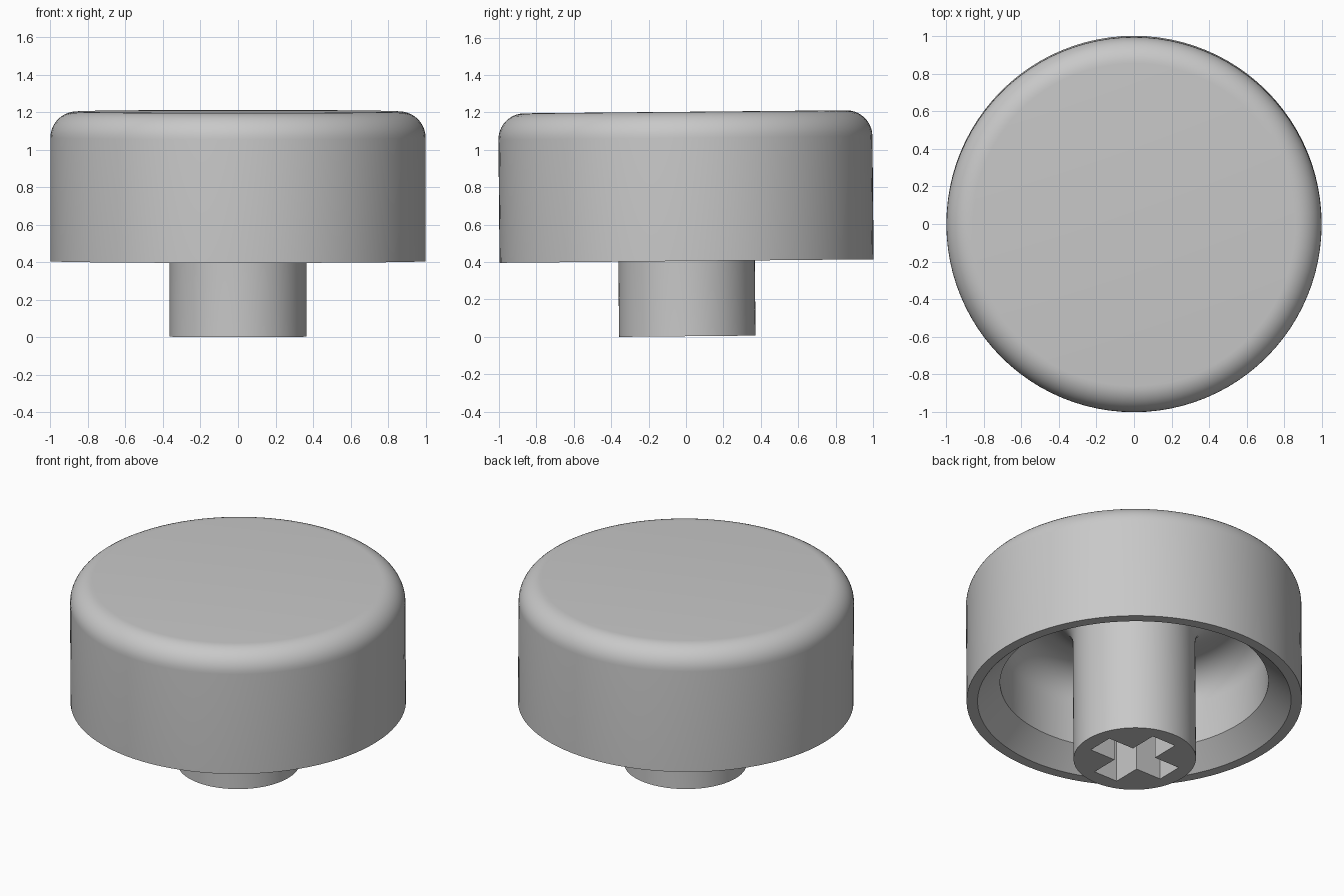
import bpy, bmesh, math
from mathutils import Matrix, Vector

old = bpy.data.objects.get("Cube")
if old:
    bpy.data.objects.remove(old, do_unlink=True)

GREY = (0.58, 0.58, 0.58, 1)
mat = bpy.data.materials.new("plain grey")
mat.use_nodes = True
mat.diffuse_color = GREY
mat.node_tree.nodes["Principled BSDF"].inputs["Base Color"].default_value = GREY


def arc(cx, cz, radius, start, end, steps=10):
    """Points of an arc in the profile plane, angles in degrees."""
    angles = [math.radians(start + (end - start) * i / steps) for i in range(steps + 1)]
    return [(cx + radius * math.cos(a), cz + radius * math.sin(a)) for a in angles]


def make_object(name, bm):
    bmesh.ops.recalc_face_normals(bm, faces=bm.faces)
    mesh = bpy.data.meshes.new(name)
    bm.to_mesh(mesh)
    bm.free()
    mesh.materials.append(mat)
    obj = bpy.data.objects.new(name, mesh)
    bpy.context.collection.objects.link(obj)
    return obj


def lathe(name, profile, segments=96):
    bm = bmesh.new()
    verts = [bm.verts.new((r, 0, z)) for r, z in profile]
    edges = [bm.edges.new(pair) for pair in zip(verts, verts[1:])]
    bmesh.ops.spin(bm, geom=verts + edges, cent=(0, 0, 0), axis=(0, 0, 1),
                   angle=2 * math.pi, steps=segments)
    bmesh.ops.remove_doubles(bm, verts=bm.verts, dist=1e-4)
    return make_object(name, bm)


# Hollow cap and stem turned from one profile, from stem foot to cap centre
stem_r, inner_r, ceiling, top, bend = 0.365, 0.80, 1.0, 1.2, 0.2
profile = [(0, 0), (stem_r, 0)]
profile += arc(stem_r + bend, ceiling - bend, bend, 180, 90)
profile += arc(inner_r - bend, ceiling - bend, bend, 90, 0)
profile += [(inner_r, 0.53), (0.935, 0.402), (1, 0.402)]
profile += arc(0.86, top - 0.14, 0.14, 0, 90)
profile += [(0, top)]
cap = lathe("round_cap", profile)

# Cross-shaped socket in the foot of the stem
arm, half = 0.27, 0.086
bm = bmesh.new()
outline = []
for turn in range(4):
    rot = Matrix.Rotation(turn * math.pi / 2, 3, 'Z')
    for x, y in ((half, -half), (arm, -half), (arm, half)):
        outline.append(bm.verts.new(rot @ Vector((x, y, -0.1))))
face = bm.faces.new(outline)
raised = bmesh.ops.extrude_face_region(bm, geom=[face])["geom"]
bmesh.ops.translate(bm, vec=(0, 0, 0.63),
                    verts=[v for v in raised if isinstance(v, bmesh.types.BMVert)])
cutter = make_object("socket_cutter", bm)
cutter.hide_render = True

bpy.ops.object.select_all(action='DESELECT')
cap.select_set(True)
bpy.context.view_layer.objects.active = cap
cut = cap.modifiers.new("socket", 'BOOLEAN')
cut.operation, cut.solver, cut.object = 'DIFFERENCE', 'EXACT', cutter
bpy.ops.object.modifier_apply(modifier=cut.name)
bpy.data.objects.remove(cutter, do_unlink=True)
bpy.ops.object.shade_smooth_by_angle(angle=math.radians(30))

# Slight lean, with the stem foot kept on the ground
lean = 0.0095
cap.data.transform(Matrix.Translation((0, 0.007, lean * stem_r)) @ Matrix.Rotation(lean, 4, 'X'))
